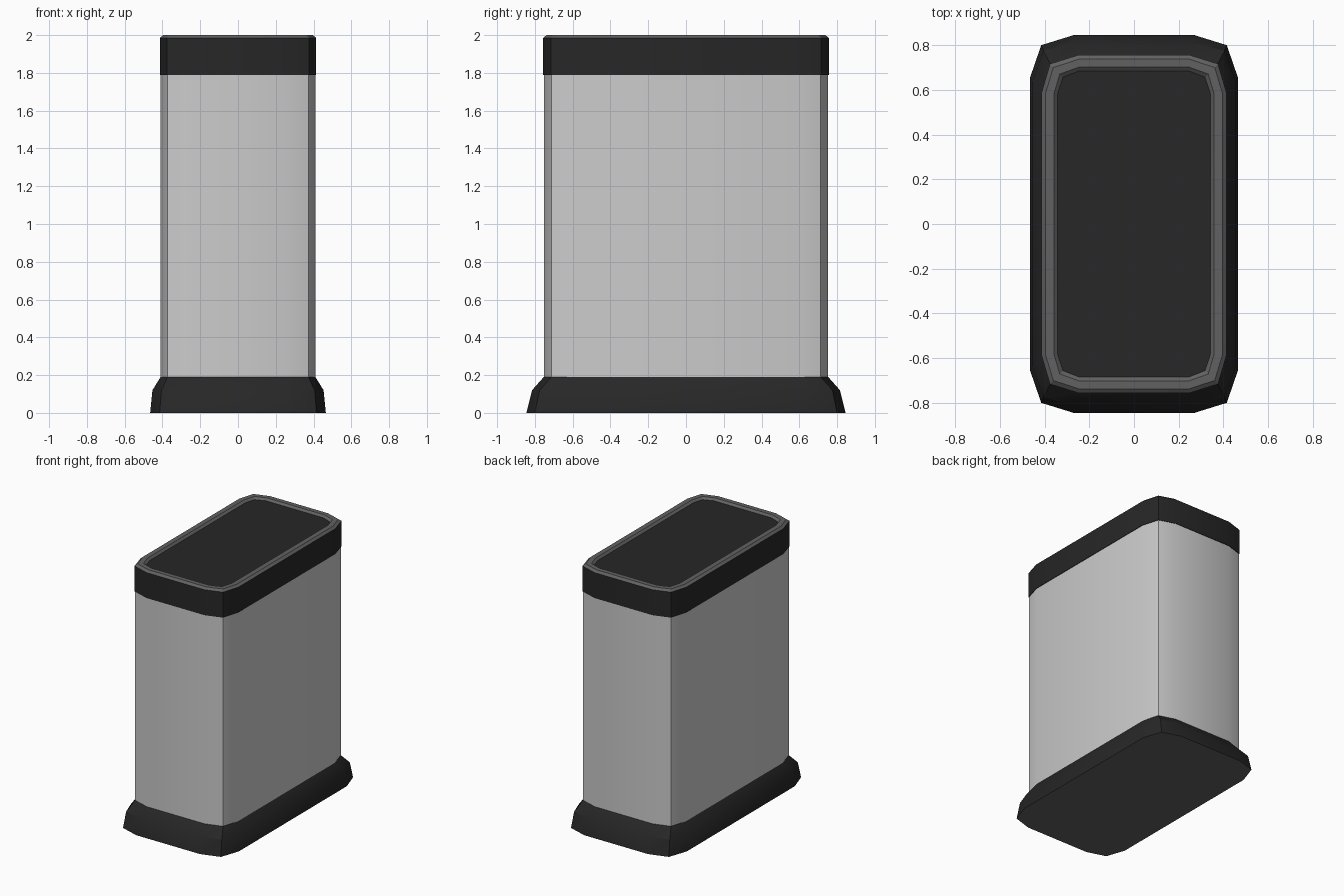
import bpy
import bmesh

if "Cube" in bpy.data.objects:
    bpy.data.objects.remove(bpy.data.objects["Cube"])


def material(name, value):
    m = bpy.data.materials.new(name)
    m.diffuse_color = (value, value, value, 1)
    m.use_nodes = True
    m.node_tree.nodes["Principled BSDF"].inputs["Base Color"].default_value = m.diffuse_color
    return m


dark = material("dark_plastic", 0.02)
mid = material("mid_grey", 0.12)

# Quarter outlines: three points per rounded corner
FOOT = [(0.465, 0.655), (0.415, 0.80), (0.27, 0.845)]
FOOT_TOP = [(0.453, 0.64), (0.405, 0.775), (0.265, 0.815)]
BODY = [(0.410, 0.585), (0.373, 0.713), (0.245, 0.753)]
LID = [(0.414, 0.586), (0.376, 0.716), (0.246, 0.757)]
RIM_OUT = [(0.396, 0.584), (0.361, 0.700), (0.245, 0.738)]
RIM_IN = [(0.358, 0.583), (0.332, 0.671), (0.245, 0.702)]
PANEL = [(0.342, 0.582), (0.318, 0.656), (0.245, 0.685)]


def outline(q):
    """Mirror a quarter outline into a closed 12-sided loop."""
    half = q + [(-x, y) for x, y in reversed(q)]
    return half + [(-x, -y) for x, y in half]


def loft(name, levels, mat=None, bottom=False, top=False):
    """Skin a stack of (outline, height) levels, optionally capped."""
    bm = bmesh.new()
    rings = [[bm.verts.new((x, y, z)) for x, y in outline(q)] for q, z in levels]
    for a, b in zip(rings, rings[1:]):
        n = len(a)
        for i in range(n):
            j = (i + 1) % n
            bm.faces.new((a[i], a[j], b[j], b[i]))
    if bottom:
        bm.faces.new(rings[0][::-1])
    if top:
        bm.faces.new(rings[-1])
    me = bpy.data.meshes.new(name)
    bm.to_mesh(me)
    bm.free()
    ob = bpy.data.objects.new(name, me)
    bpy.context.collection.objects.link(ob)
    if mat:
        me.materials.append(mat)
    bpy.ops.object.select_all(action='DESELECT')
    ob.select_set(True)
    bpy.context.view_layer.objects.active = ob
    bpy.ops.object.shade_smooth_by_angle(angle=0.52)
    return ob


# Flared foot with its grey underside
foot = loft("base", [(FOOT, 0), (FOOT_TOP, 0.12), (BODY, 0.19)], dark, bottom=True)
foot.data.materials.append(mid)
foot.data.polygons[-1].material_index = 1

# Main shell
loft("body", [(BODY, 0.19), (BODY, 1.79)])

# Lid band, raised grey rim and dark top panel
loft("lid_band", [(BODY, 1.79), (LID, 1.79), (LID, 1.985)], dark)
loft("lid_rim", [(LID, 1.985), (RIM_OUT, 2.0), (RIM_IN, 2.0), (PANEL, 1.985)], mid)
loft("lid_panel", [(PANEL, 1.985)], dark, top=True)
